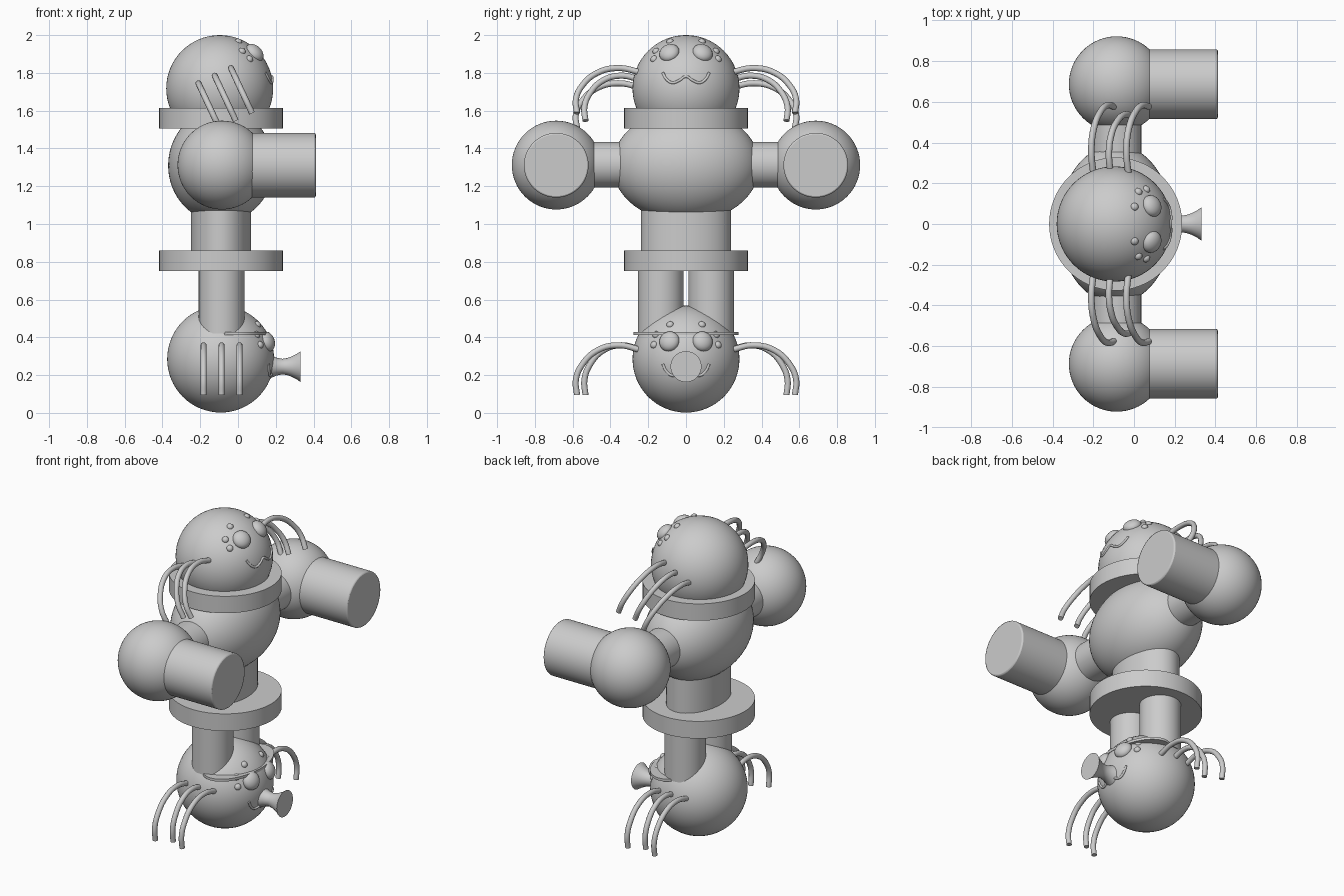
import bpy, math
from mathutils import Vector, Matrix

if "Cube" in bpy.data.objects:
    bpy.data.objects.remove(bpy.data.objects["Cube"])

CX = -0.09


def finish(name, angle=35):
    o = bpy.context.object
    o.name = name
    bpy.ops.object.transform_apply(location=False, rotation=False, scale=True)
    bpy.ops.object.shade_smooth_by_angle(angle=math.radians(angle))
    return o


def ball(name, loc, radii, normal=None, seg=48):
    bpy.ops.mesh.primitive_uv_sphere_add(segments=seg, ring_count=seg // 2, location=loc)
    o = bpy.context.object
    o.scale = radii
    o = finish(name, 60)
    if normal is not None:
        o.rotation_euler = Vector(normal).to_track_quat('Z', 'Y').to_euler()
    return o


def tube(name, start, end, rx, ry=None, bevel=0):
    a, b = Vector(start), Vector(end)
    bpy.ops.mesh.primitive_cylinder_add(vertices=64, radius=1, depth=1, location=(a + b) / 2)
    o = bpy.context.object
    o.scale = (rx, ry or rx, (b - a).length)
    o = finish(name)
    o.rotation_euler = (b - a).to_track_quat('Z', 'Y').to_euler()
    if bevel:
        m = o.modifiers.new("edge", 'BEVEL')
        m.width, m.segments = bevel, 2
    return o


def wire(name, points, radius):
    c = bpy.data.curves.new(name, 'CURVE')
    c.dimensions = '3D'
    c.bevel_depth, c.bevel_resolution = radius, 4
    c.resolution_u, c.use_fill_caps = 8, True
    s = c.splines.new('BEZIER')
    s.bezier_points.add(len(points) - 1)
    for bp, p in zip(s.bezier_points, points):
        bp.co = p
        bp.handle_left_type = bp.handle_right_type = 'AUTO'
    o = bpy.data.objects.new(name, c)
    bpy.context.collection.objects.link(o)
    bpy.ops.object.select_all(action='DESELECT')
    o.select_set(True)
    bpy.context.view_layer.objects.active = o
    bpy.ops.object.convert(target='MESH')
    finish(name, 50)


LEG_PATH = [(.23, .045), (.36, .073), (.47, .045), (.55, -.03), (.583, -.11), (.577, -.19)]


def spider_head(name, center, pitch):
    # Everything is laid out around the sphere centre, then pitched upward
    c = Vector(center)
    rot = Matrix.Rotation(-math.radians(pitch), 3, 'Y')

    def put(p, r=None):
        p = Vector(p)
        if r:
            p = p.normalized() * r
        return c + rot @ p

    ball(name, c, (.283,) * 3, seg=64)
    for s, side in ((-1, "right"), (1, "left")):
        # Main eye and three small eyes
        p = put((.252, s * .09, .095), .278)
        ball(f"{name}_{side}_eye", p, (.055, .055, .037), p - c, 24)
        for i, e in enumerate([(.196, .085, .183), (.193, .16, .13), (.212, .172, .076)]):
            p = put((e[0], s * e[1], e[2]), .28)
            ball(f"{name}_{side}_small_eye_{i}", p, (.02, .02, .016), p - c, 16)
        # Three drooping legs; the middle one reaches less far
        for i, x in enumerate((-.09, .005, .1)):
            k = .045 if i == 1 else 0
            pts = [put((x, s * (y - k * (y - .23) / .35), z)) for y, z in LEG_PATH]
            wire(f"{name}_{side}_spider_leg_{i}", pts, .016)
    # Wavy smile
    half = [(.122, -.027), (.102, -.066), (.072, -.087), (.035, -.078)]
    line = [(-y, z) for y, z in half] + [(0, -.059)] + [(y, z) for y, z in half[::-1]]
    wire(f"{name}_mouth",
         [put((math.sqrt(.283**2 - y * y - z * z), y, z), .284) for y, z in line], .007)


spider_head("head", (-.097, 0, 1.717), 25)
spider_head("foot_head", (-.092, 0, .285), 0)

# Trunk
tube("collar", (CX, 0, 1.505), (CX, 0, 1.613), .327)
ball("torso", (CX, 0, 1.31), (.28, .39, .30), seg=64)
tube("waist", (CX, 0, .85), (CX, 0, 1.10), .159, .238)
tube("hip_disc", (CX, 0, .75), (CX, 0, .86), .327)
tube("ankle_plate", (0, 0, .412), (0, 0, .428), .163, .279)

# Arms and legs
for s, side in ((-1, "right"), (1, "left")):
    y = s * .687
    tube(f"{side}_shoulder", (CX + .005, s * .3, 1.313), (CX + .005, s * .6, 1.313), .121)
    ball(f"{side}_elbow", (CX + .005, y, 1.312), (.235,) * 3, seg=64)
    tube(f"{side}_forearm", (CX, y, 1.311), (.412, y, 1.311), .171, bevel=.008)
    tube(f"{side}_leg", (CX + .003, s * .133, .42), (CX + .003, s * .133, .77), .121)

# Flared snout on the lower head, revolved around the x axis
profile = [(.15, .075), (.18, .058), (.205, .047), (.235, .041),
           (.26, .045), (.285, .054), (.31, .067), (.332, .082)]
n = 40
verts = [(x, r * math.cos(2 * math.pi * k / n), .245 + r * math.sin(2 * math.pi * k / n))
         for x, r in profile for k in range(n)]
faces = [(j * n + k, j * n + (k + 1) % n, (j + 1) * n + (k + 1) % n, (j + 1) * n + k)
         for j in range(len(profile) - 1) for k in range(n)]
faces = [f[::-1] for f in faces]
last = (len(profile) - 1) * n
faces += [tuple(range(last, last + n)), tuple(range(n - 1, -1, -1))]
mesh = bpy.data.meshes.new("snout")
mesh.from_pydata(verts, [], faces)
snout = bpy.data.objects.new("snout", mesh)
bpy.context.collection.objects.link(snout)
bpy.ops.object.select_all(action='DESELECT')
snout.select_set(True)
bpy.context.view_layer.objects.active = snout
bpy.ops.object.mode_set(mode='EDIT')
bpy.ops.mesh.select_all(action='SELECT')
bpy.ops.mesh.normals_make_consistent(inside=False)
bpy.ops.object.mode_set(mode='OBJECT')
finish("snout")
